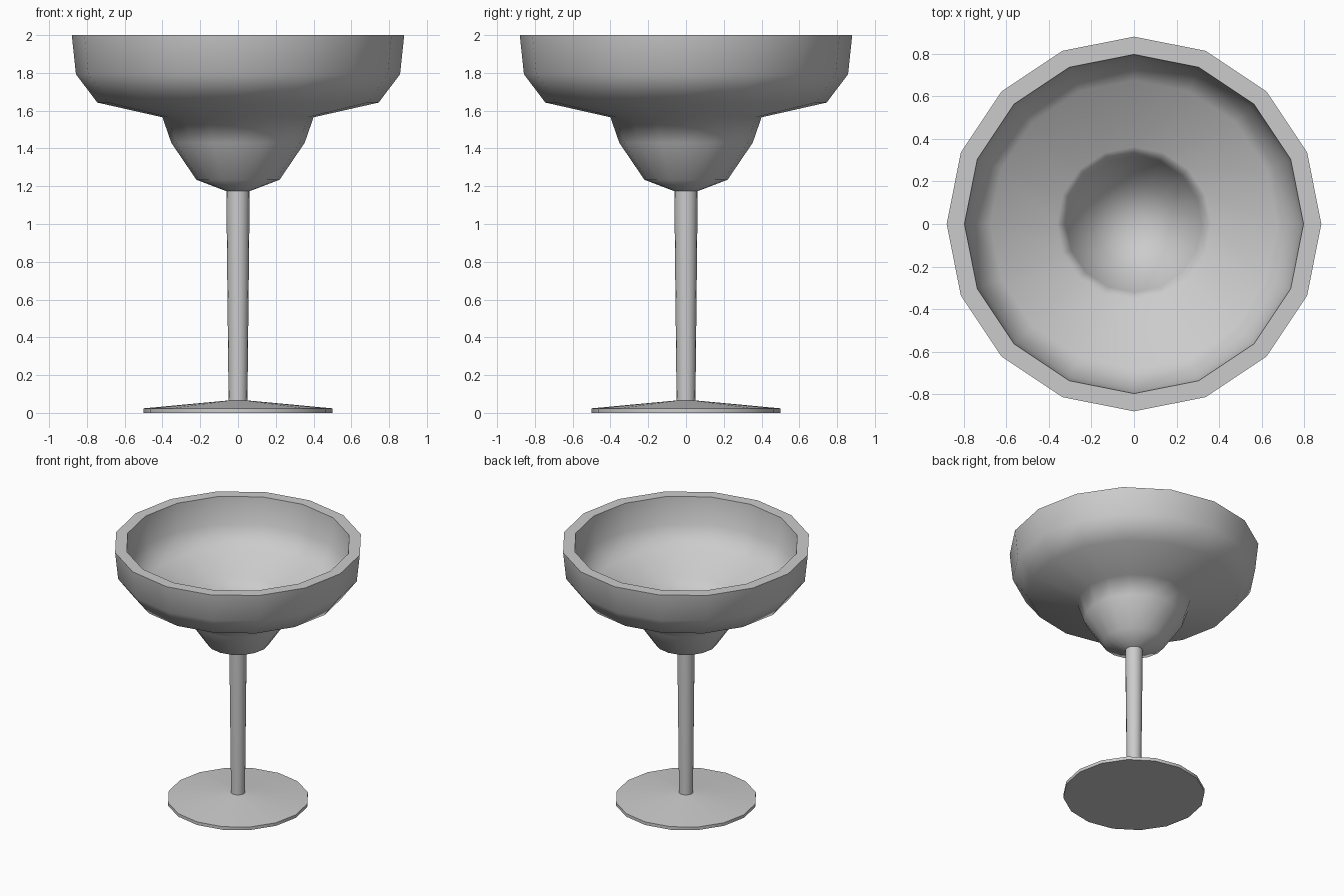
import bpy, math

if "Cube" in bpy.data.objects:
    bpy.data.objects.remove(bpy.data.objects["Cube"])

SIDES = 16


def lathe(name, profile):
    """Revolve (radius, z) points about z; radius 0 becomes a single pole."""
    verts, rings, faces = [], [], []
    for r, z in profile:
        n = SIDES if r > 0 else 1
        rings.append([len(verts) + i for i in range(n)])
        for i in range(n):
            a = 2 * math.pi * i / SIDES
            verts.append((r * math.cos(a), r * math.sin(a), z))
    for lo, hi in zip(rings, rings[1:]):
        for i in range(SIDES):
            j = (i + 1) % SIDES
            if len(lo) == 1:
                faces.append((lo[0], hi[j], hi[i]))
            elif len(hi) == 1:
                faces.append((lo[i], lo[j], hi[0]))
            else:
                faces.append((lo[i], lo[j], hi[j], hi[i]))
    mesh = bpy.data.meshes.new(name)
    mesh.from_pydata(verts, [], faces)
    obj = bpy.data.objects.new(name, mesh)
    bpy.context.collection.objects.link(obj)
    bpy.ops.object.select_all(action='DESELECT')
    obj.select_set(True)
    bpy.context.view_layer.objects.active = obj
    bpy.ops.object.shade_smooth_by_angle(angle=math.radians(60))
    # Larger faces dominate the shading
    weighted = obj.modifiers.new("weighted_normals", 'WEIGHTED_NORMAL')
    weighted.keep_sharp = True
    return obj


# Shallow conical foot
lathe("foot", [(0, 0), (0.5, 0), (0.5, 0.024), (0.05, 0.066)])

# Stem, widening slightly towards the bowl
lathe("stem", [(0.05, 0.066), (0.062, 1.174)])

# Stepped bowl: the inside repeats the outer profile, narrowed, with a flat floor
outer = [(0.22, 1.234), (0.353, 1.43), (0.40, 1.565),
         (0.745, 1.643), (0.858, 1.793), (0.88, 2.0)]
inner = [(r * 0.905, z) for r, z in reversed(outer)]
lathe("bowl", [(0.062, 1.174)] + outer + inner + [(0, 1.234)])
